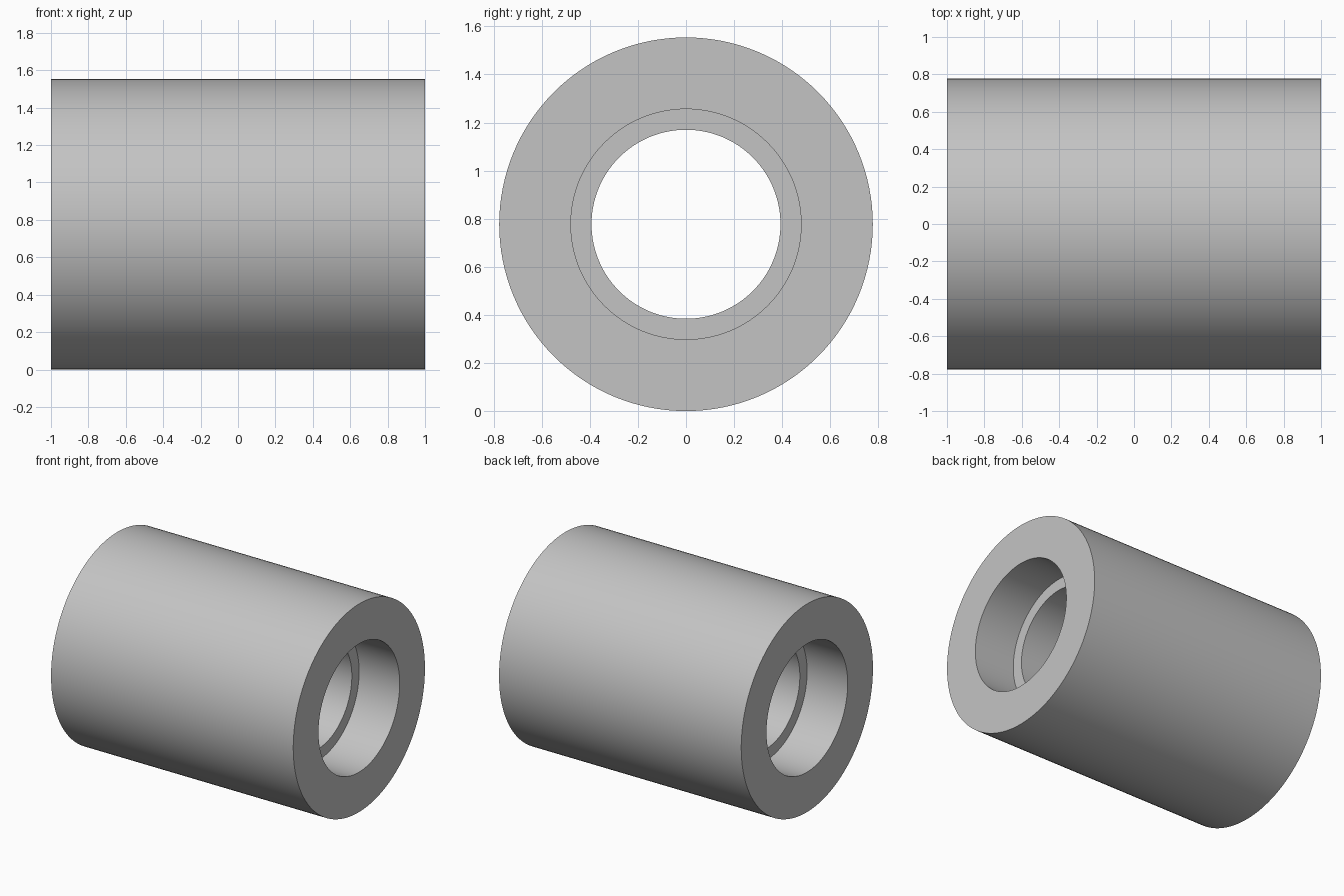
import bpy, bmesh
from math import tau
from mathutils import Matrix

default = bpy.data.objects.get("Cube")
if default:
    bpy.data.objects.remove(default, do_unlink=True)

HALF = 1.0           # half length along x
OUTER = 0.777        # outside radius
COUNTERBORE = 0.479  # wide recess at each end
BORE = 0.393         # narrow through hole
DEPTH = 0.335        # recess depth
SEGMENTS = 128

# Plain grey metal
metal = bpy.data.materials.new("grey metal")
metal.use_nodes = True
colour = (0.55, 0.55, 0.55, 1)
metal.diffuse_color = colour
metal.node_tree.nodes["Principled BSDF"].inputs["Base Color"].default_value = colour

# Closed wall section, mirrored about the middle and spun around the x axis
half_section = [(HALF, OUTER), (HALF, COUNTERBORE),
                (HALF - DEPTH, COUNTERBORE), (HALF - DEPTH, BORE)]
section = half_section + [(-x, r) for x, r in reversed(half_section)]

bm = bmesh.new()
verts = [bm.verts.new((x, 0, r)) for x, r in section]
edges = [bm.edges.new((v, verts[i - 1])) for i, v in enumerate(verts)]
bmesh.ops.spin(bm, geom=verts + edges, cent=(0, 0, 0), axis=(1, 0, 0),
               angle=tau, steps=SEGMENTS, use_merge=True)
bmesh.ops.remove_doubles(bm, verts=bm.verts, dist=0.0001)
bmesh.ops.recalc_face_normals(bm, faces=bm.faces)
bm.transform(Matrix.Translation((0, 0, OUTER)))

mesh = bpy.data.meshes.new("bushing")
bm.to_mesh(mesh)
bm.free()
mesh.materials.append(metal)
bushing = bpy.data.objects.new("bushing", mesh)
bpy.context.collection.objects.link(bushing)

# Smooth round walls with crisp rims
bpy.ops.object.select_all(action='DESELECT')
bushing.select_set(True)
bpy.context.view_layer.objects.active = bushing
bpy.ops.object.shade_smooth_by_angle()
